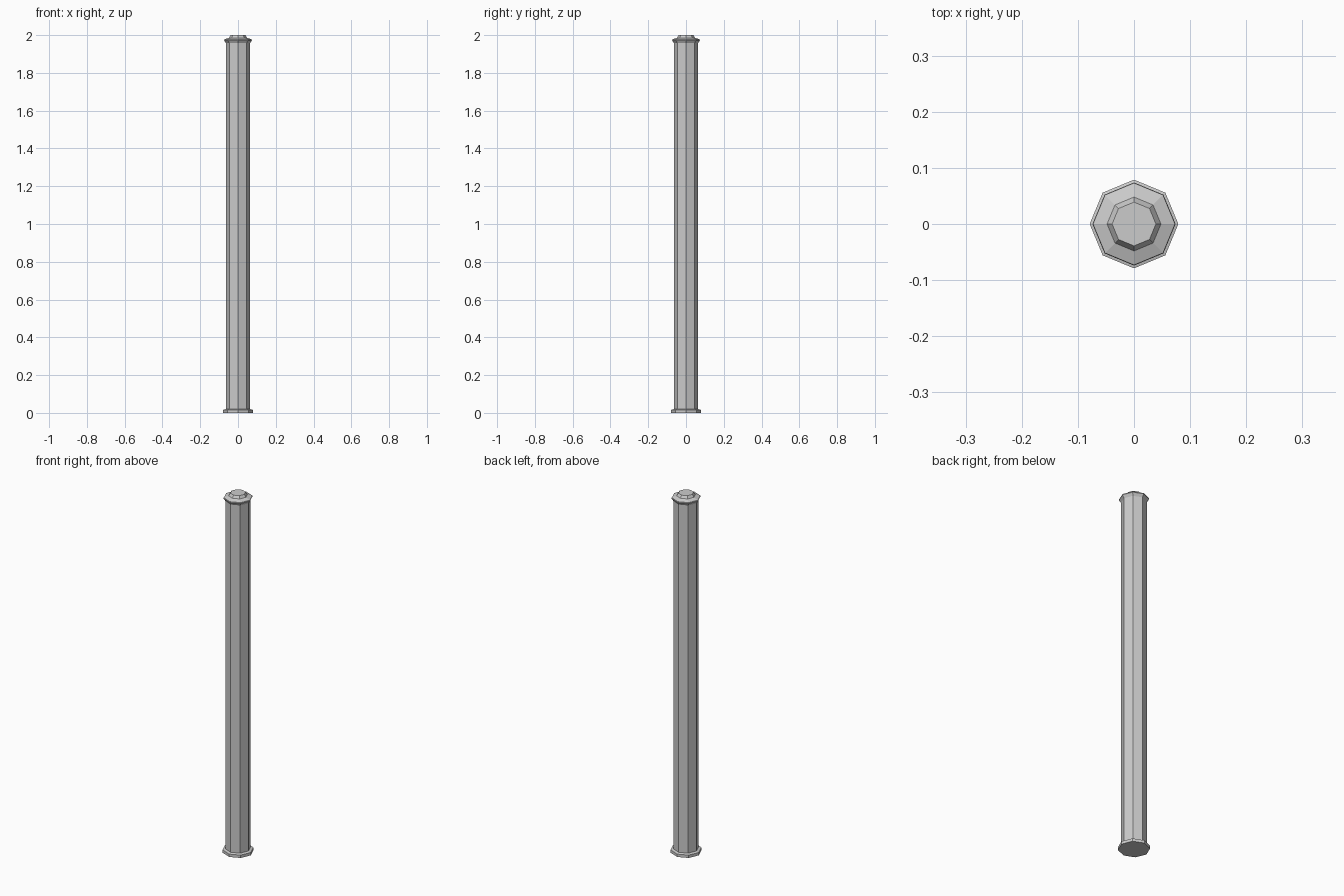
import bpy, bmesh
from math import cos, sin, pi

if "Cube" in bpy.data.objects:
    bpy.data.objects.remove(bpy.data.objects["Cube"])

SIDES = 8

# post outline as (radius, height), from foot to top
PROFILE = [
    (0.079, 0.0), (0.079, 0.016), (0.064, 0.02),      # foot flange
    (0.064, 1.957),                                   # shaft
    (0.074, 1.972), (0.073, 1.977),                   # cap rim
    (0.048, 1.986), (0.039, 2.0),                     # cap slope and knob
]


def lathe(name, profile, sides):
    """Spin a profile about z into a closed flat-faced solid."""
    bm = bmesh.new()
    rings = [[bm.verts.new((r * cos(2 * pi * i / sides), r * sin(2 * pi * i / sides), z))
              for i in range(sides)] for r, z in profile]
    for low, high in zip(rings, rings[1:]):
        for i in range(sides):
            j = (i + 1) % sides
            bm.faces.new((low[i], low[j], high[j], high[i]))
    bm.faces.new(rings[0][::-1])
    bm.faces.new(rings[-1])
    mesh = bpy.data.meshes.new(name)
    bm.to_mesh(mesh)
    bm.free()
    obj = bpy.data.objects.new(name, mesh)
    bpy.context.collection.objects.link(obj)
    return obj


lathe("post", PROFILE, SIDES)
